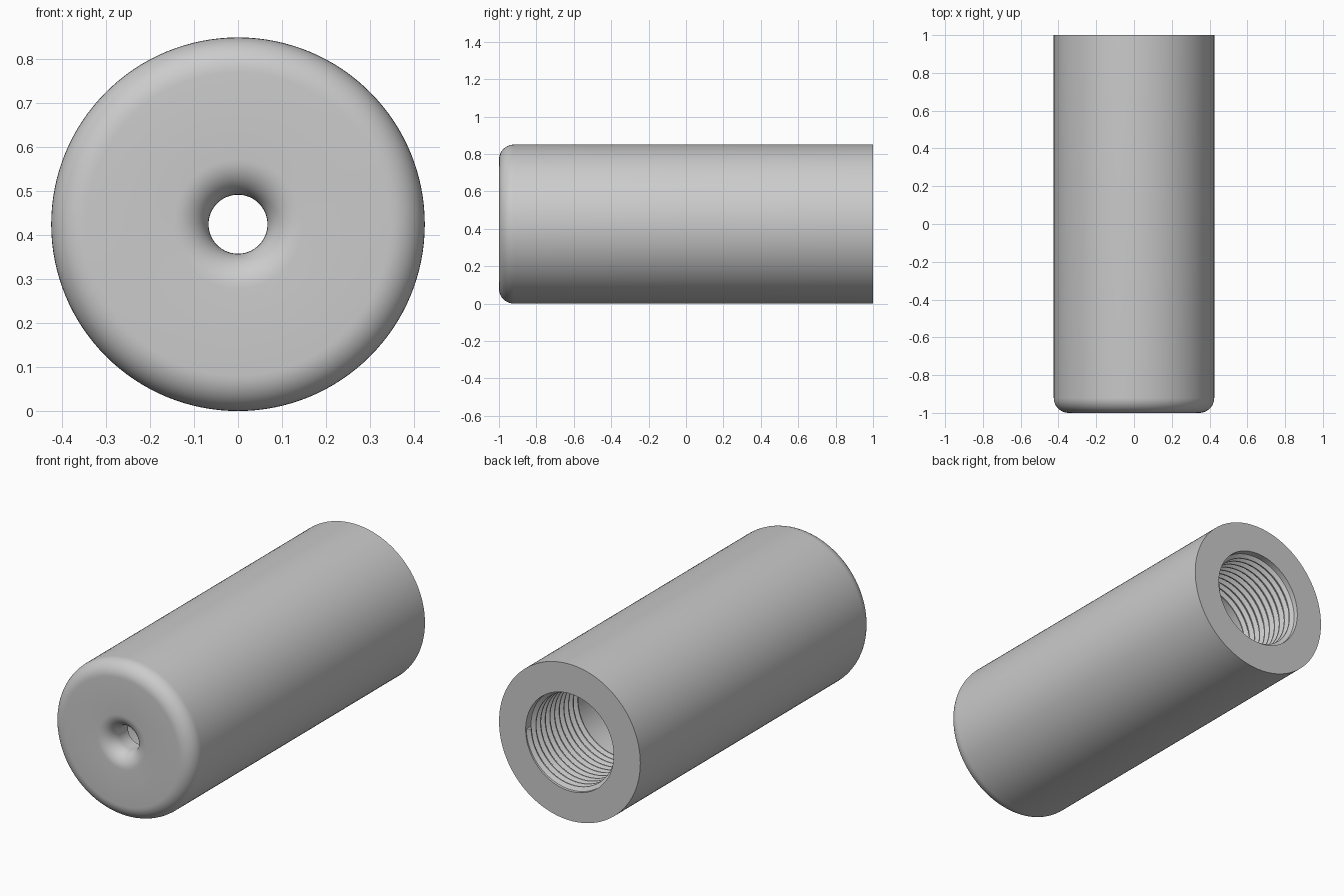
import bpy, bmesh, math
from mathutils import Vector, Matrix

cube = bpy.data.objects.get("Cube")
if cube:
    bpy.data.objects.remove(cube, do_unlink=True)

RADIUS, BORE, HOLE = 0.425, 0.265, 0.067
FRONT, BACK = -1.0, 1.0
WALL = 0.15            # thickness of the front wall
FILLET = 0.08          # rounding of outer edge and hole mouth
PITCH, TURNS, RIDGE = 0.04, 10.5, 0.02
SEGMENTS = 128

grey = bpy.data.materials.new("plain grey")
grey.use_nodes = True
colour = (0.6, 0.6, 0.6, 1)
grey.diffuse_color = colour
grey.node_tree.nodes["Principled BSDF"].inputs["Base Color"].default_value = colour


def finish(name, bm):
    """Turn a bmesh into a smooth object lying on the ground."""
    bmesh.ops.recalc_face_normals(bm, faces=bm.faces)
    mesh = bpy.data.meshes.new(name)
    bm.to_mesh(mesh)
    bm.free()
    mesh.materials.append(grey)
    obj = bpy.data.objects.new(name, mesh)
    obj.location.z = RADIUS
    bpy.context.collection.objects.link(obj)
    bpy.ops.object.select_all(action='DESELECT')
    obj.select_set(True)
    bpy.context.view_layer.objects.active = obj
    bpy.ops.object.shade_smooth_by_angle(angle=math.radians(30))
    return obj


def arc(r, y, start, end, steps=10):
    """Fillet points about (r, y), angles in degrees."""
    angles = [math.radians(start + (end - start) * i / steps) for i in range(steps + 1)]
    return [(r + FILLET * math.cos(a), y + FILLET * math.sin(a)) for a in angles]


# Sleeve: closed wall profile turned about the long axis
profile = [(RADIUS, BACK)]
profile += arc(RADIUS - FILLET, FRONT + FILLET, 0, -90)
profile += arc(HOLE + FILLET, FRONT + FILLET, -90, -180)
profile += [(HOLE, FRONT + WALL), (BORE, FRONT + WALL), (BORE, BACK)]

bm = bmesh.new()
verts = [bm.verts.new((r, y, 0)) for r, y in profile]
edges = [bm.edges.new((a, b)) for a, b in zip(verts, verts[1:] + verts[:1])]
bmesh.ops.spin(bm, geom=verts + edges, axis=(0, 1, 0), cent=(0, 0, 0),
               angle=math.tau, steps=SEGMENTS, use_merge=False)
bmesh.ops.remove_doubles(bm, verts=bm.verts, dist=1e-5)
finish("sleeve_body", bm)

# Internal thread: ridge section swept along a helix inside the bore
section = [(BORE + 0.004, 0.47), (BORE - RIDGE, 0.08),
           (BORE - RIDGE, -0.08), (BORE + 0.004, -0.47)]
bm = bmesh.new()
rings = []
for i in range(int(TURNS * SEGMENTS) + 1):
    turn = i / SEGMENTS
    rot = Matrix.Rotation(turn * math.tau, 3, 'Y')
    y = BACK - PITCH * (0.55 + turn)
    rings.append([bm.verts.new(rot @ Vector((r, y + PITCH * k, 0))) for r, k in section])
for a, b in zip(rings, rings[1:]):
    for j in range(len(section)):
        k = (j + 1) % len(section)
        bm.faces.new((a[j], a[k], b[k], b[j]))
bm.faces.new(rings[0])
bm.faces.new(rings[-1])
finish("internal_thread", bm)
